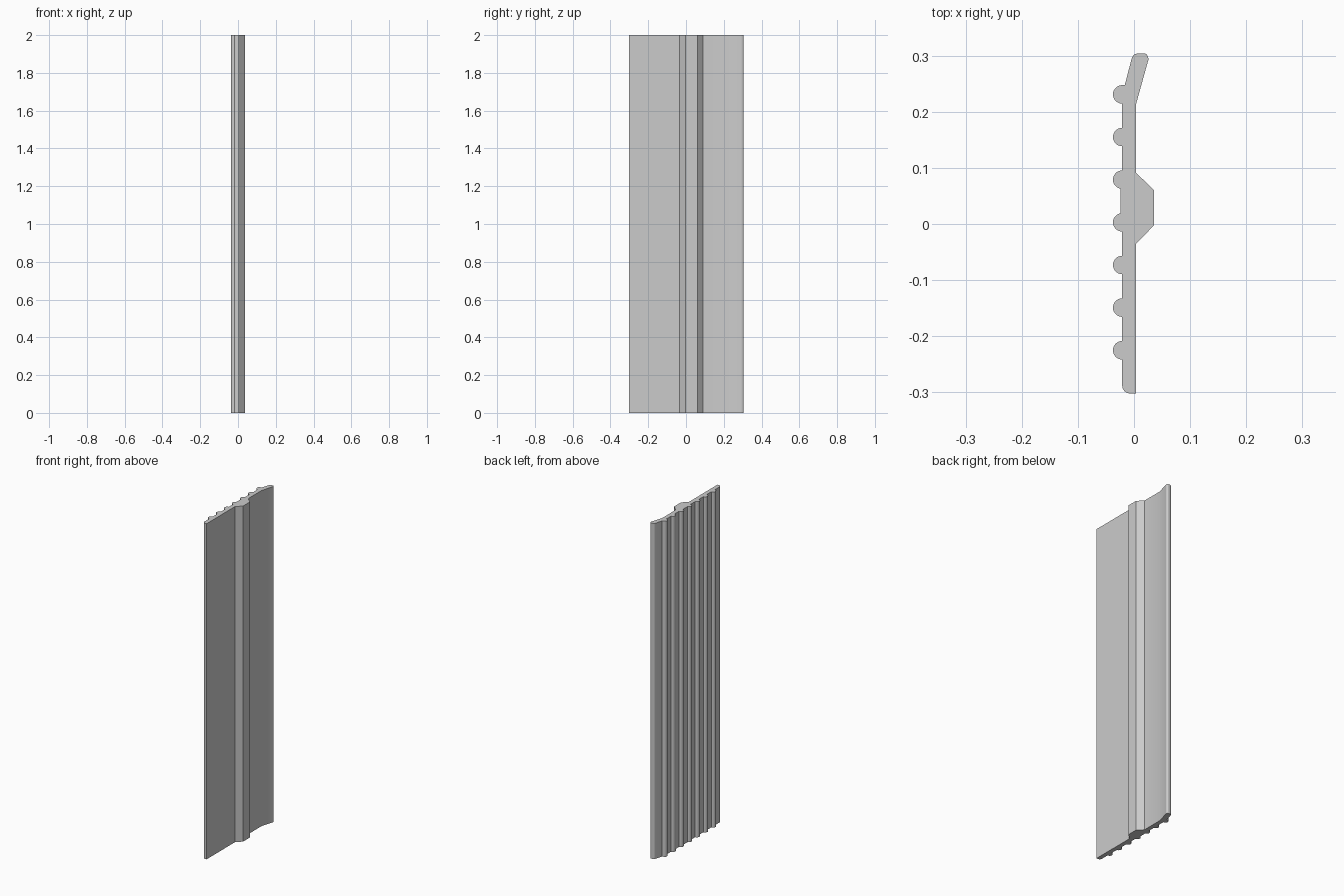
import bpy
import bmesh
import math

if "Cube" in bpy.data.objects:
    bpy.data.objects.remove(bpy.data.objects["Cube"])

HEIGHT = 2.0
WALL_X = -0.021      # ribbed side of the panel
RIB_R = 0.0165
RIB_Y = [0.231 - 0.076 * i for i in range(7)]


def arc(cx, cy, r, start, end, steps):
    """Points on an arc, angles in degrees."""
    pts = []
    for i in range(steps + 1):
        a = math.radians(start + (end - start) * i / steps)
        pts.append((cx + r * math.cos(a), cy + r * math.sin(a)))
    return pts


# Plain side with the raised spine, then the bent lip
profile = [(0.004, -0.302), (0.004, -0.035), (0.036, -0.002), (0.036, 0.060),
           (0.004, 0.091), (0.004, 0.215), (0.026, 0.294)]
profile += arc(0.0175, 0.2965, 0.0075, 10, 90, 5)
profile += arc(0.0075, 0.2920, 0.0120, 90, 165, 6)

# Ribbed side, from the lip down; the wall is slightly thicker behind the spine
for i, y in enumerate(RIB_Y):
    if i == 0:
        profile.append((-0.0165, y + RIB_R))
    elif i == 3:
        profile += [(-0.024, RIB_Y[2] - RIB_R), (-0.024, y + RIB_R)]
    profile += arc(WALL_X, y, RIB_R, 90, 270, 14)

# Rounded bottom corner
profile += arc(-0.007, -0.288, 0.014, 180, 270, 6)

# Extrude the cross-section to full height
bm = bmesh.new()
base = bm.faces.new([bm.verts.new((x, y, 0)) for x, y in profile])
result = bmesh.ops.extrude_face_region(bm, geom=[base], use_keep_orig=True)
top = [v for v in result["geom"] if isinstance(v, bmesh.types.BMVert)]
bmesh.ops.translate(bm, verts=top, vec=(0, 0, HEIGHT))
bmesh.ops.recalc_face_normals(bm, faces=bm.faces)
mesh = bpy.data.meshes.new("ribbed_panel")
bm.to_mesh(mesh)
bm.free()

panel = bpy.data.objects.new("ribbed_panel", mesh)
bpy.context.collection.objects.link(panel)

grey = bpy.data.materials.new("light_grey")
grey.diffuse_color = (0.6, 0.6, 0.6, 1)
grey.use_nodes = True
grey.node_tree.nodes["Principled BSDF"].inputs["Base Color"].default_value = grey.diffuse_color
mesh.materials.append(grey)

bpy.context.view_layer.objects.active = panel
panel.select_set(True)
bpy.ops.object.shade_smooth_by_angle(angle=math.radians(30))
